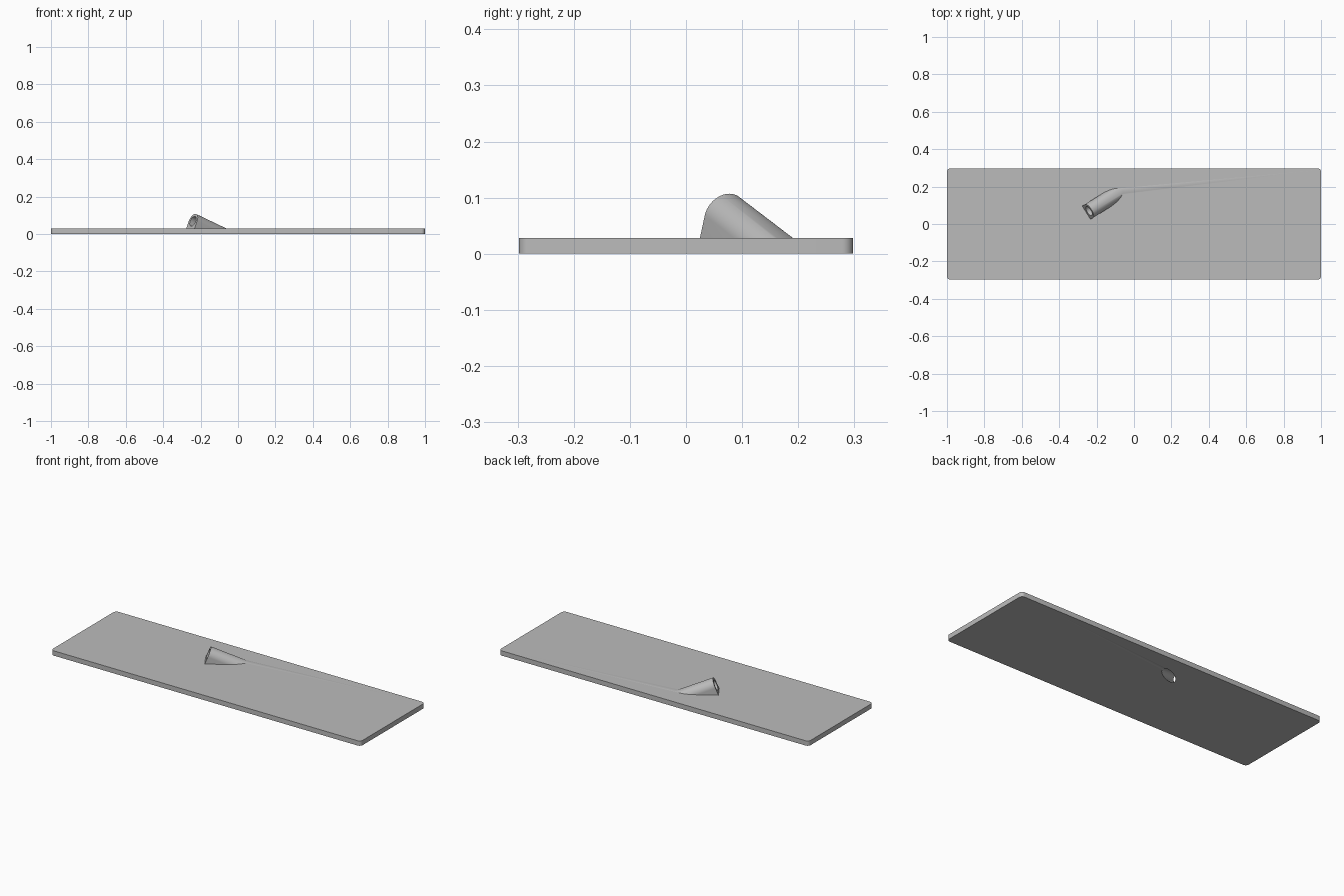
import bpy, bmesh
from math import radians, pi, cos, sin
from mathutils import Matrix, Vector

cube = bpy.data.objects.get("Cube")
if cube:
    bpy.data.objects.remove(cube, do_unlink=True)

LENGTH, DEPTH, THICK, CORNER = 2.0, 0.596, 0.028, 0.02
OUTER, BORE = 0.042, 0.028
# Local x runs down the bore, local z is the top of the housing
PLACE = (Matrix.Translation((-0.241, 0.069, 0.068))
         @ Matrix.Rotation(radians(32), 4, 'Z')
         @ Matrix.Rotation(radians(22), 4, 'Y'))

grey = bpy.data.materials.new("plain grey")
grey.use_nodes = True
grey.diffuse_color = (0.5, 0.5, 0.5, 1)
bsdf = next(n for n in grey.node_tree.nodes if n.type == 'BSDF_PRINCIPLED')
bsdf.inputs["Base Color"].default_value = (0.5, 0.5, 0.5, 1)


def arc(radius, start, end, steps, centre=(0, 0)):
    angles = [start + (end - start) * i / steps for i in range(steps + 1)]
    return [(centre[0] + radius * cos(a), centre[1] + radius * sin(a)) for a in angles]


def prism(points, direction):
    """Extrude a closed outline along a direction into a solid."""
    bm = bmesh.new()
    face = bm.faces.new([bm.verts.new(p) for p in points])
    new = bmesh.ops.extrude_face_region(bm, geom=[face], use_keep_orig=True)["geom"]
    moved = [v for v in new if isinstance(v, bmesh.types.BMVert)]
    bmesh.ops.translate(bm, verts=moved, vec=direction)
    bmesh.ops.recalc_face_normals(bm, faces=bm.faces)
    return bm


def finish(name, bm):
    mesh = bpy.data.meshes.new(name)
    bm.to_mesh(mesh)
    bm.free()
    mesh.materials.append(grey)
    obj = bpy.data.objects.new(name, mesh)
    bpy.context.collection.objects.link(obj)
    return obj


def combine(target, other, operation):
    """Apply a boolean and remove the helper."""
    bpy.context.view_layer.objects.active = target
    mod = target.modifiers.new(operation.lower(), 'BOOLEAN')
    mod.operation, mod.solver, mod.object = operation, 'EXACT', other
    bpy.ops.object.modifier_apply(modifier=mod.name)
    bpy.data.objects.remove(other, do_unlink=True)


# Base plate with rounded corners
outline = []
for i, (sx, sy) in enumerate([(1, 1), (-1, 1), (-1, -1), (1, -1)]):
    centre = (sx * (LENGTH / 2 - CORNER), sy * (DEPTH / 2 - CORNER))
    outline += arc(CORNER, i * pi / 2, (i + 1) * pi / 2, 8, centre)
plate = finish("base_plate", prism([(x, y, 0) for x, y in outline], (0, 0, THICK)))

# Slanted arched housing, trimmed inside the plate
arch = arc(OUTER, 0, pi, 32) + [(-OUTER, -0.1), (OUTER, -0.1)]
bm = prism([(0, y, z) for y, z in arch], (0.35, 0, 0))
bm.transform(PLACE)
cut = bmesh.ops.bisect_plane(bm, geom=bm.verts[:] + bm.edges[:] + bm.faces[:],
                             plane_co=(0, 0, THICK / 2), plane_no=(0, 0, 1),
                             clear_inner=True)
rim = [e for e in cut["geom_cut"] if isinstance(e, bmesh.types.BMEdge)]
bmesh.ops.holes_fill(bm, edges=rim, sides=0)
bmesh.ops.recalc_face_normals(bm, faces=bm.faces)
housing = finish("housing", bm)
combine(plate, housing, 'UNION')

# Round bore through the housing and out of the underside
circle = arc(BORE, 0, 2 * pi, 48)[:-1]
bm = prism([(-0.05, y, z) for y, z in circle], (0.5, 0, 0))
bm.transform(PLACE)
bore = finish("bore_cutter", bm)
bore.hide_render = True
combine(plate, bore, 'DIFFERENCE')

plate.name = "plate_with_slanted_tube"
plate.select_set(True)
bpy.context.view_layer.objects.active = plate
bpy.ops.object.shade_smooth_by_angle(angle=radians(30))
